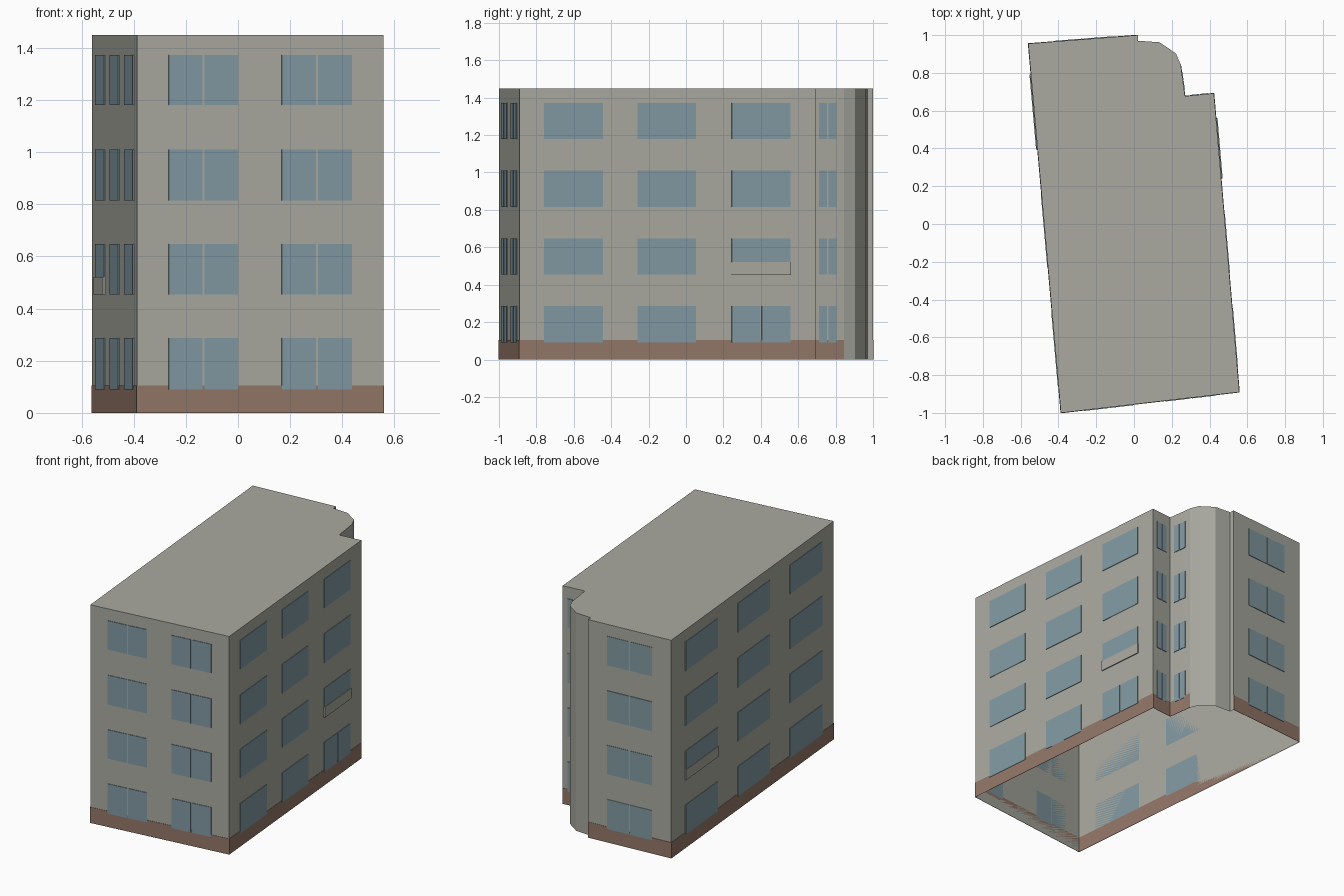
import bpy
import bmesh
from mathutils import Vector

cube = bpy.data.objects.get("Cube")
if cube:
    bpy.data.objects.remove(cube, do_unlink=True)


def material(name, colour):
    mat = bpy.data.materials.new(name)
    mat.use_nodes = True
    mat.diffuse_color = (*colour, 1)
    bsdf = mat.node_tree.nodes["Principled BSDF"]
    bsdf.inputs["Base Color"].default_value = (*colour, 1)
    bsdf.inputs["Roughness"].default_value = 0.9
    return mat


PLASTER = material("grey_plaster", (0.40, 0.40, 0.355))
GLASS = material("blue_glass", (0.223, 0.319, 0.361))
BRICK = material("brown_plinth", (0.291, 0.184, 0.138))

HEIGHT = 1.45
PLINTH = 0.105
FLOORS = [(0.09, 0.287), (0.455, 0.647), (0.815, 1.01), (1.18, 1.372)]

# Footprint, counter-clockwise from the front left corner
FOOTPRINT = [(-0.387, -1.0), (0.558, -0.89), (0.423, 0.692), (0.27, 0.677),
             (0.247, 0.845), (0.222, 0.903), (0.135, 0.962), (0.022, 0.97),
             (0.02, 1.0), (-0.56, 0.955)]
FRONT, RIGHT, NOTCH, BAY, BACK, LEFT = 0, 1, 2, 3, 8, 9


def finish(name, bm, mat):
    mesh = bpy.data.meshes.new(name)
    bm.to_mesh(mesh)
    bm.free()
    mesh.materials.append(mat)
    obj = bpy.data.objects.new(name, mesh)
    bpy.context.collection.objects.link(obj)


def add_panel(bm, wall, start, end, low, high, depth):
    """Thin plate on a wall, placed by fractions of the wall's length."""
    a = Vector(FOOTPRINT[wall])
    b = Vector(FOOTPRINT[(wall + 1) % len(FOOTPRINT)])
    along = b - a
    out = Vector((along.y, -along.x)).normalized() * depth
    p, q = a + along * start, a + along * end
    ring = [p, q, q + out, p + out]
    bottom = [bm.verts.new((*v, low)) for v in ring]
    top = [bm.verts.new((*v, high)) for v in ring]
    bm.faces.new(top[::-1])
    bm.faces.new(bottom)
    for i in range(4):
        j = (i + 1) % 4
        bm.faces.new((bottom[j], bottom[i], top[i], top[j]))
    bmesh.ops.recalc_face_normals(bm, faces=bm.faces)


# Walls and roof, open underneath
bm = bmesh.new()
base = [bm.verts.new((x, y, 0)) for x, y in FOOTPRINT]
top = [bm.verts.new((x, y, HEIGHT)) for x, y in FOOTPRINT]
for i in range(len(base)):
    j = (i + 1) % len(base)
    bm.faces.new((base[i], base[j], top[j], top[i]))
bm.faces.new(top)
finish("walls_and_roof", bm, PLASTER)

# Plinth band on the main walls
bm = bmesh.new()
for wall in (FRONT, RIGHT, NOTCH, BAY, BACK, LEFT):
    add_panel(bm, wall, 0, 1, 0, PLINTH, 0.002)
finish("plinth_band", bm, BRICK)

# Windows: wall, spans along it, panes per window, gap between panes
WINDOWS = {
    "front_windows": (FRONT, [(0.128, 0.41), (0.587, 0.872)], 2, 0.008),
    "right_windows": (RIGHT, [(0.082, 0.282), (0.399, 0.596), (0.717, 0.915)], 1, 0),
    "notch_windows": (NOTCH, [(0.22, 0.76)], 2, 0.05),
    "bay_windows": (BAY, [(0.2, 0.76)], 2, 0.04),
    "back_windows": (BACK, [(0.23, 0.77)], 2, 0.012),
    "left_windows": (LEFT, [(0.086, 0.284), (0.407, 0.605), (0.728, 0.926)], 1, 0),
}
for name, (wall, spans, panes, gap) in WINDOWS.items():
    bm = bmesh.new()
    for floor, (low, high) in enumerate(FLOORS):
        for start, end in spans:
            count, space = panes, gap
            if wall == RIGHT and floor == 0 and start > 0.7:
                count, space = 2, 0.005
            width = (end - start - space * (count - 1)) / count
            for k in range(count):
                s = start + k * (width + space)
                add_panel(bm, wall, s, s + width, low, high, 0.004)
    finish(name, bm, GLASS)

# Parapet panels over the lower part of two first-floor windows
for name, wall, span in (("right_parapet", RIGHT, (0.715, 0.917)),
                         ("left_parapet", LEFT, (0.084, 0.286))):
    bm = bmesh.new()
    add_panel(bm, wall, *span, 0.453, 0.522, 0.008)
    finish(name, bm, PLASTER)
